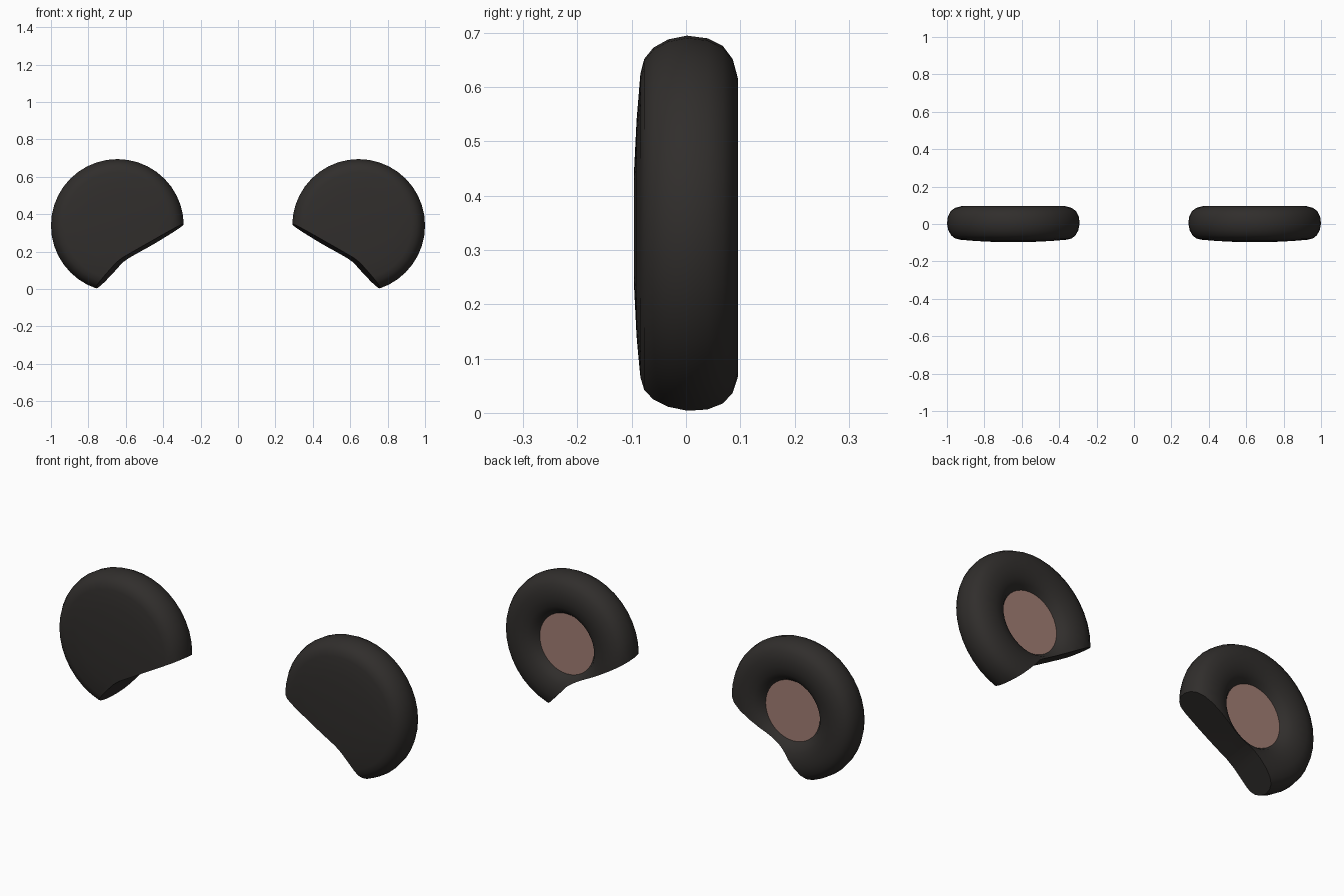
import bpy, bmesh, math

if "Cube" in bpy.data.objects:
    bpy.data.objects.remove(bpy.data.objects["Cube"])

CX, CZ, R, SEG = 0.645, 0.34, 0.355, 40


def material(name, rgb):
    m = bpy.data.materials.new(name)
    m.diffuse_color = (*rgb, 1)
    m.use_nodes = True
    m.node_tree.nodes["Principled BSDF"].inputs["Base Color"].default_value = m.diffuse_color
    return m


dark = material("dark_felt", (0.03, 0.027, 0.025))
pink = material("inner_pink", (0.36, 0.21, 0.175))

# (radius, y) from the domed front, around the rim, into the rear recess
PROFILE = [(0.10, -0.096), (0.20, -0.091), (0.285, -0.084), (0.312, -0.077),
           (0.333, -0.06), (0.348, -0.033), (R, 0.002), (0.350, 0.04),
           (0.336, 0.068), (0.312, 0.086), (0.275, 0.096), (0.235, 0.096),
           (0.20, 0.088), (0.172, 0.073), (0.155, 0.05)]

# underside cut outline (x, z) at the front and back of the ear
CUT_FRONT = [(0.20, 0.412), (0.615, 0.171), (0.655, 0.14), (0.84, -0.07)]
CUT_BACK = [(0.20, 0.392), (0.585, 0.162), (0.62, 0.137), (0.80, -0.062)]


def to_object(bm, name):
    bmesh.ops.recalc_face_normals(bm, faces=bm.faces)
    me = bpy.data.meshes.new(name)
    bm.to_mesh(me)
    bm.free()
    ob = bpy.data.objects.new(name, me)
    bpy.context.collection.objects.link(ob)
    return ob


def ear_disc(name, s):
    bm = bmesh.new()
    rings = []
    for r, y in PROFILE:
        rings.append([bm.verts.new((s * CX + r * math.cos(2 * math.pi * i / SEG), y,
                                    CZ + r * math.sin(2 * math.pi * i / SEG)))
                      for i in range(SEG)])
    for a, b in zip(rings, rings[1:]):
        for i in range(SEG):
            j = (i + 1) % SEG
            bm.faces.new((a[i], a[j], b[j], b[i]))
    bm.faces.new(rings[0])
    bm.faces.new(rings[-1]).material_index = 1
    ob = to_object(bm, name)
    ob.data.materials.append(dark)
    ob.data.materials.append(pink)
    return ob


def head_cutter(s):
    bm = bmesh.new()
    ends = []
    for y, cut in ((-0.2, CUT_FRONT), (0.2, CUT_BACK)):
        pts = []
        for f, b in zip(CUT_FRONT, CUT_BACK):
            t = (y + 0.1) / 0.2
            pts.append((f[0] + (b[0] - f[0]) * t, f[1] + (b[1] - f[1]) * t))
        pts += [(0.84, -0.5), (0.2, -0.5)]
        ends.append([bm.verts.new((s * x, y, z)) for x, z in pts])
    a, b = ends
    bm.faces.new(a)
    bm.faces.new(b)
    for i in range(len(a)):
        j = (i + 1) % len(a)
        bm.faces.new((a[i], a[j], b[j], b[i]))
    ob = to_object(bm, "cutter")
    ob.data.materials.append(dark)
    ob.hide_render = True
    return ob


# left and right ears, trimmed where they meet the head
for side, s in (("left", -1), ("right", 1)):
    ear = ear_disc(side + "_ear", s)
    cutter = head_cutter(s)
    mod = ear.modifiers.new("trim", 'BOOLEAN')
    mod.operation = 'DIFFERENCE'
    mod.solver = 'EXACT'
    mod.object = cutter
    bpy.ops.object.select_all(action='DESELECT')
    ear.select_set(True)
    bpy.context.view_layer.objects.active = ear
    bpy.ops.object.modifier_apply(modifier=mod.name)
    bpy.data.objects.remove(cutter)
    bpy.ops.object.shade_smooth_by_angle(angle=math.radians(40))
